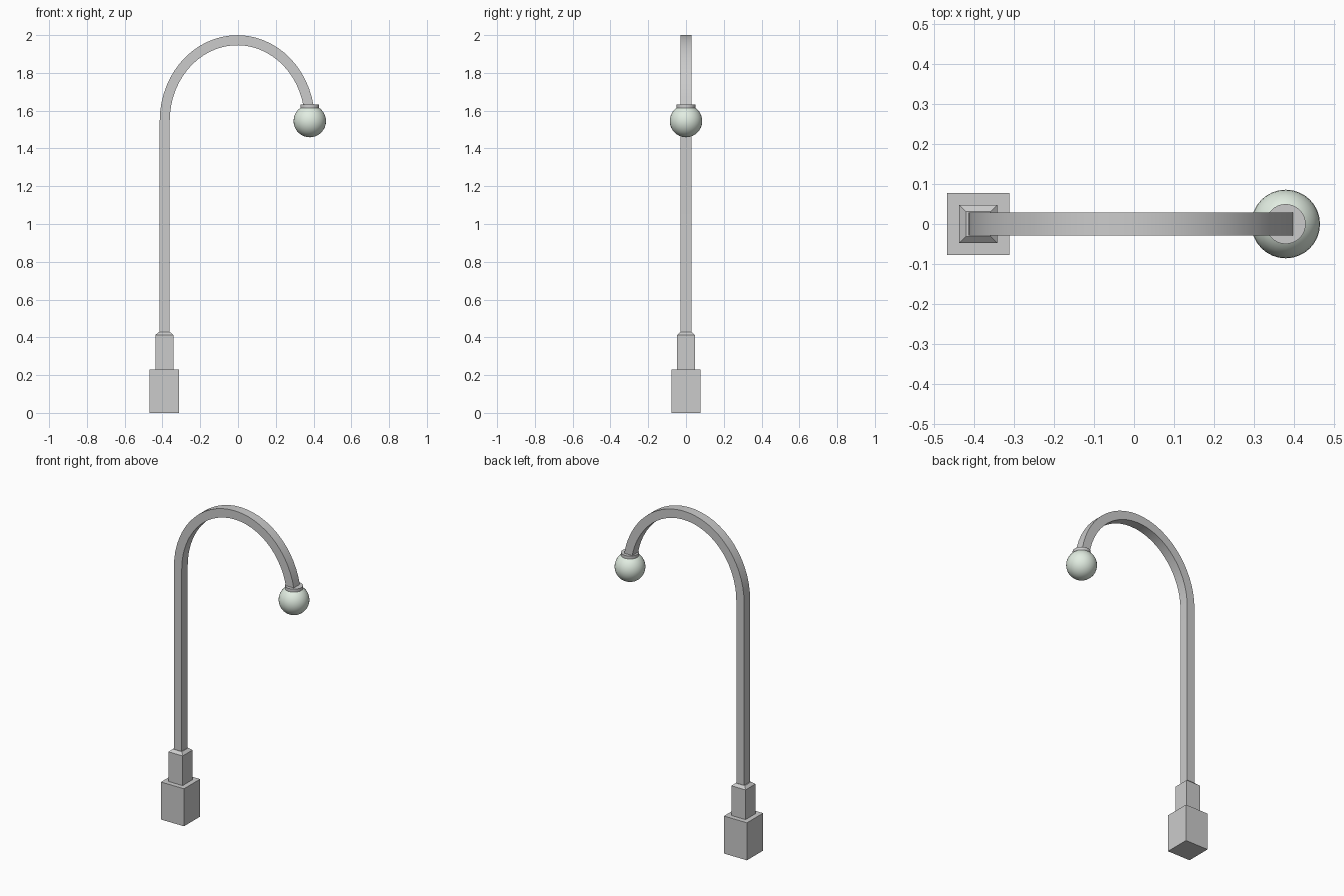
import bpy, bmesh
from math import sin, cos, radians, pi, asin
from mathutils import Vector

if "Cube" in bpy.data.objects:
    bpy.data.objects.remove(bpy.data.objects["Cube"])

POST_X = -0.39
LAMP_X = 0.38


def finish(name, bm, smooth=False):
    bmesh.ops.recalc_face_normals(bm, faces=bm.faces)
    me = bpy.data.meshes.new(name)
    bm.to_mesh(me)
    bm.free()
    ob = bpy.data.objects.new(name, me)
    bpy.context.collection.objects.link(ob)
    if smooth:
        bpy.ops.object.select_all(action='DESELECT')
        ob.select_set(True)
        bpy.context.view_layer.objects.active = ob
        bpy.ops.object.shade_smooth_by_angle(angle=radians(35))
    return ob


def loft(name, rings, smooth=False):
    """Skin a list of four-cornered rings and cap both ends."""
    bm = bmesh.new()
    loops = [[bm.verts.new(p) for p in ring] for ring in rings]
    for a, b in zip(loops, loops[1:]):
        for i in range(4):
            j = (i + 1) % 4
            bm.faces.new((a[i], a[j], b[j], b[i]))
    bm.faces.new(loops[0])
    bm.faces.new(loops[-1])
    return finish(name, bm, smooth)


def square(h, z):
    return [(POST_X + sx * h, sy * h, z)
            for sx, sy in ((-1, -1), (1, -1), (1, 1), (-1, 1))]


# stepped square base, upper step with a chamfered top
loft("base_block", [square(0.078, 0), square(0.078, 0.23)])
loft("base_sleeve", [square(0.048, 0.23), square(0.048, 0.412), square(0.031, 0.427)])

# square post bending over in a slightly tall arch
CX, CZ, A, B = -0.004, 1.546, 0.384, 0.427
HALF_W, HALF_D = 0.0265, 0.029
end = asin((1.622 - CZ) / B)
path = [(Vector((CX - A, 0, 0.42)), Vector((-1, 0, 0)))]
STEPS = 28
for i in range(STEPS + 1):
    t = pi + (end - pi) * i / STEPS
    path.append((Vector((CX + A * cos(t), 0, CZ + B * sin(t))),
                 Vector((cos(t) / A, 0, sin(t) / B)).normalized()))
Y = Vector((0, 1, 0))
loft("curved_post", [[p + n * (sn * HALF_W) + Y * (sy * HALF_D)
                      for sn, sy in ((-1, -1), (1, -1), (1, 1), (-1, 1))]
                     for p, n in path], smooth=True)

# round collar above the lamp
bm = bmesh.new()
bmesh.ops.create_cone(bm, cap_ends=True, segments=32, radius1=0.05, radius2=0.05, depth=0.024)
bmesh.ops.translate(bm, verts=bm.verts, vec=(LAMP_X, 0, 1.621))
finish("lamp_collar", bm, smooth=True)

# lamp globe
bm = bmesh.new()
bmesh.ops.create_uvsphere(bm, u_segments=32, v_segments=16, radius=0.086)
bmesh.ops.translate(bm, verts=bm.verts, vec=(LAMP_X, 0, 1.545))
globe = finish("lamp_globe", bm, smooth=True)
mat = bpy.data.materials.new("pale_glass")
mat.diffuse_color = (0.76, 0.85, 0.76, 1)
mat.use_nodes = True
mat.node_tree.nodes["Principled BSDF"].inputs["Base Color"].default_value = mat.diffuse_color
globe.data.materials.append(mat)
